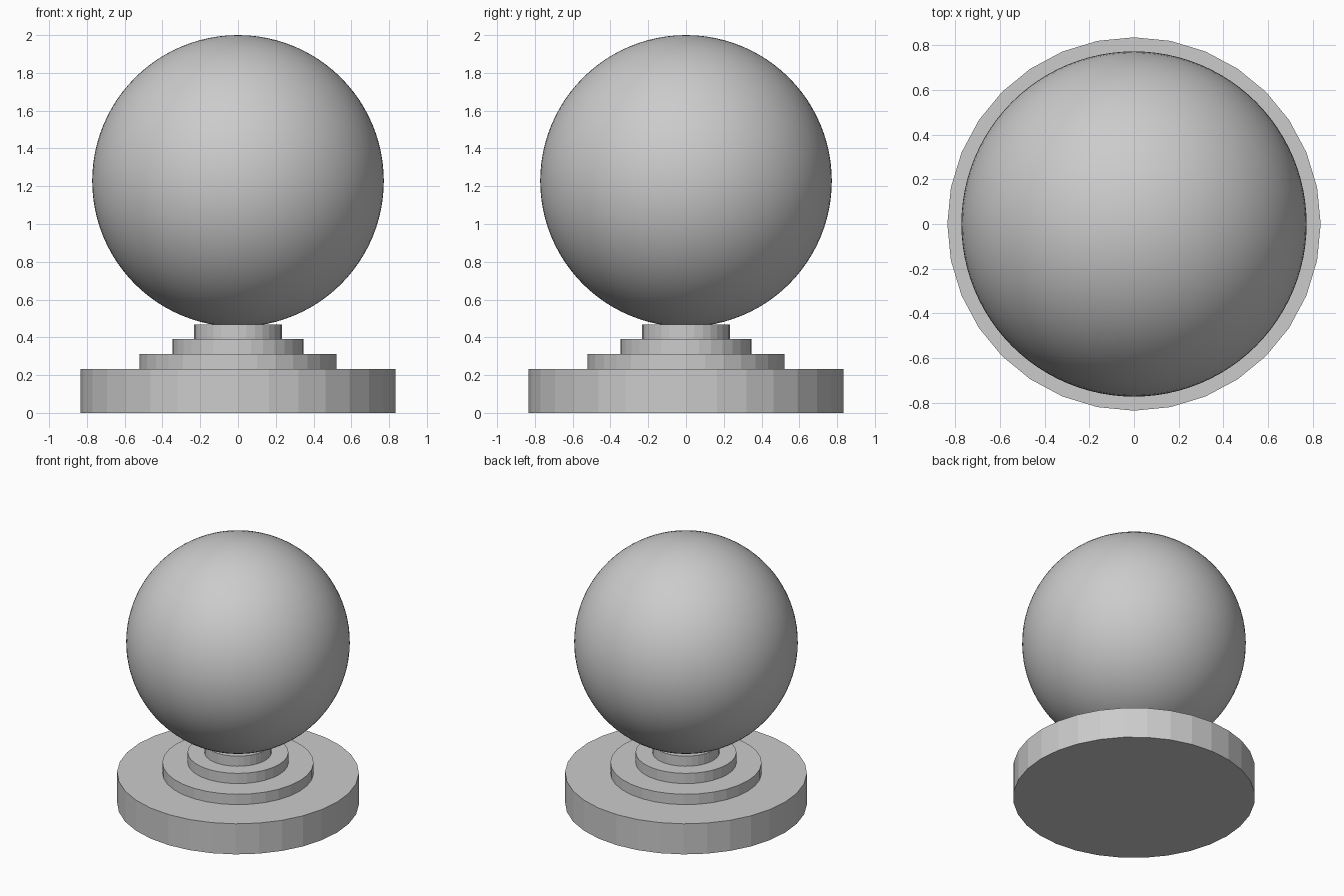
import bpy

if "Cube" in bpy.data.objects:
    bpy.data.objects.remove(bpy.data.objects["Cube"])


def disc(name, radius, bottom, top):
    """Flat-shaded 32-sided disc between two heights."""
    bpy.ops.mesh.primitive_cylinder_add(
        vertices=32, radius=radius, depth=top - bottom,
        location=(0, 0, (bottom + top) / 2))
    bpy.context.object.name = name


# Stepped round pedestal
disc("base", 0.835, 0.0, 0.233)
disc("lower_step", 0.522, 0.233, 0.312)
disc("middle_step", 0.348, 0.312, 0.39)
disc("upper_step", 0.232, 0.39, 0.467)

# Smooth ball resting slightly sunk into the top step
bpy.ops.mesh.primitive_uv_sphere_add(
    segments=96, ring_count=48, radius=0.772, location=(0, 0, 1.228))
bpy.context.object.name = "ball"
bpy.ops.object.shade_smooth()
